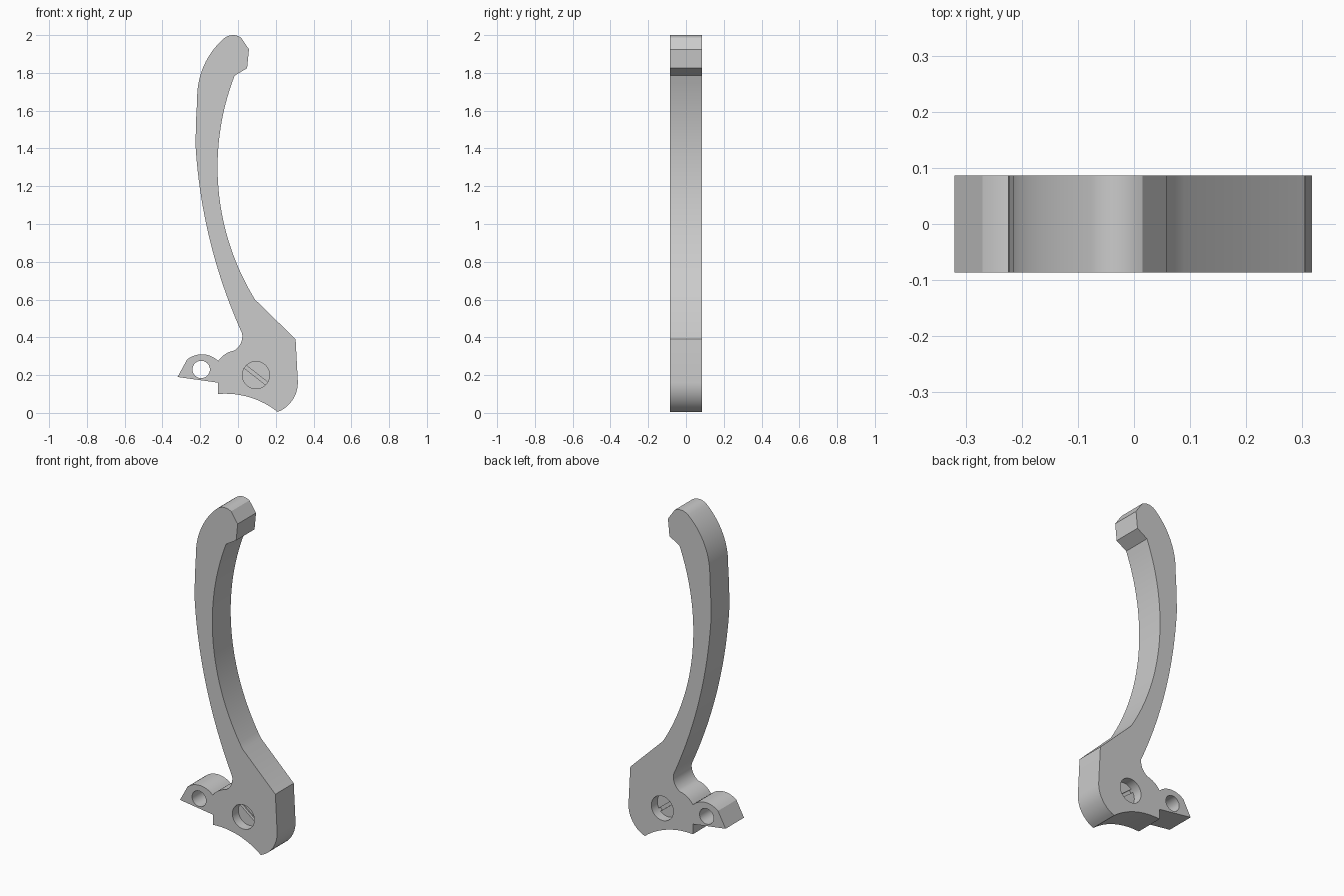
import bpy, bmesh, math
from mathutils import Vector, Matrix

cube = bpy.data.objects.get("Cube")
if cube:
    bpy.data.objects.remove(cube, do_unlink=True)

HALF = 0.086
PIVOT = (0.095, 0.2)

grey = bpy.data.materials.new("plain_grey")
grey.use_nodes = True
grey.diffuse_color = (0.6, 0.6, 0.6, 1)
grey.node_tree.nodes["Principled BSDF"].inputs["Base Color"].default_value = (0.6, 0.6, 0.6, 1)


def arc(a, m, b, steps):
    """Points on the circle through a, m and b, both ends included."""
    a, m, b = Vector(a), Vector(m), Vector(b)
    p, q = m - a, b - a
    d = 2 * p.cross(q)
    c = a + Vector((q.y * p.length_squared - p.y * q.length_squared,
                    p.x * q.length_squared - q.x * p.length_squared)) / d
    turn = -2 * (a - m).angle_signed(b - m)
    start = a - c
    # total sweep from the inscribed angle, signed by orientation
    inscribed = (a - m).angle(b - m)
    turn = (2 * math.pi - 2 * inscribed) * (1 if d > 0 else -1)
    return [c + Matrix.Rotation(turn * i / steps, 2) @ start for i in range(steps + 1)]


def make(name, bm):
    bmesh.ops.recalc_face_normals(bm, faces=bm.faces)
    mesh = bpy.data.meshes.new(name)
    bm.to_mesh(mesh)
    bm.free()
    mesh.materials.append(grey)
    ob = bpy.data.objects.new(name, mesh)
    bpy.context.collection.objects.link(ob)
    return ob


def plate(name, outline, y0, y1):
    """Extrude an x-z outline from y0 to y1."""
    bm = bmesh.new()
    face = bm.faces.new([bm.verts.new((p[0], y0, p[1])) for p in outline])
    ext = bmesh.ops.extrude_face_region(bm, geom=[face])["geom"]
    bmesh.ops.translate(bm, vec=(0, y1 - y0, 0),
                        verts=[v for v in ext if isinstance(v, bmesh.types.BMVert)])
    return make(name, bm)


def disc(centre, radius, sides=40):
    return [(centre[0] + radius * math.cos(math.tau * i / sides),
             centre[1] + radius * math.sin(math.tau * i / sides)) for i in range(sides)]


def cut(body, cutter):
    cutter.hide_render = True
    mod = body.modifiers.new("cut", "BOOLEAN")
    mod.operation, mod.solver, mod.object = "DIFFERENCE", "EXACT", cutter
    bpy.context.view_layer.objects.active = body
    bpy.ops.object.modifier_apply(modifier=mod.name)
    bpy.data.objects.remove(cutter, do_unlink=True)


# Outline of the lever: tip, inner curve, base, ear, outer curve
pieces = [
    arc((-0.075, 1.982), (-0.025, 2.0), (0.015, 1.988), 6),
    [(0.058, 1.925), (0.048, 1.825)],
    arc((-0.018, 1.785), (-0.108, 1.33), (0.09, 0.6), 32),
    [(0.305, 0.39)],
    arc((0.317, 0.16), (0.29, 0.07), (0.21, 0.005), 10),
    arc((0.21, 0.005), (0.07, 0.08), (-0.105, 0.1), 12),
    [(-0.105, 0.16), (-0.32, 0.19)],
    arc((-0.27, 0.282), (-0.2, 0.31), (-0.105, 0.275), 10),
    arc((-0.105, 0.275), (-0.07, 0.31), (-0.02, 0.33), 6),
    arc((-0.02, 0.33), (0.01, 0.36), (0.022, 0.42), 8),
    arc((0.022, 0.42), (-0.155, 0.94), (-0.225, 1.42), 28),
    [(-0.222, 1.55)],
    arc((-0.216, 1.66), (-0.165, 1.87), (-0.075, 1.982), 14),
]
outline = []
for piece in pieces:
    for p in piece:
        p = Vector(p)
        if not outline or (p - outline[-1]).length > 1e-4:
            outline.append(p)
if (outline[0] - outline[-1]).length < 1e-4:
    outline.pop()

lever = plate("lever_body", outline, -HALF, HALF)

# Round hole through the ear
cut(lever, plate("ear_hole_cutter", disc((-0.195, 0.23), 0.046), -0.2, 0.2))

# Pivot bore, filled by a recessed slotted pin
cut(lever, plate("pivot_bore_cutter", disc(PIVOT, 0.072), -0.2, 0.2))
pin = plate("pivot_pin", disc(PIVOT, 0.072), -0.03, 0.03)

# Diagonal slot on both ends of the pin
along = Vector((0.115, -0.09)).normalized()
across = Vector((-along.y, along.x))
slot = [Vector(PIVOT) + along * u * 0.1 + across * v * 0.009
        for u, v in ((-1, -1), (1, -1), (1, 1), (-1, 1))]
for side in (-1, 1):
    cut(pin, plate("slot_cutter", slot, side * 0.015, side * 0.1))

# Smooth the curved walls, keep the rims crisp
for ob in (lever, pin):
    bpy.ops.object.select_all(action="DESELECT")
    ob.select_set(True)
    bpy.context.view_layer.objects.active = ob
    bpy.ops.object.shade_smooth_by_angle(angle=math.radians(25))
